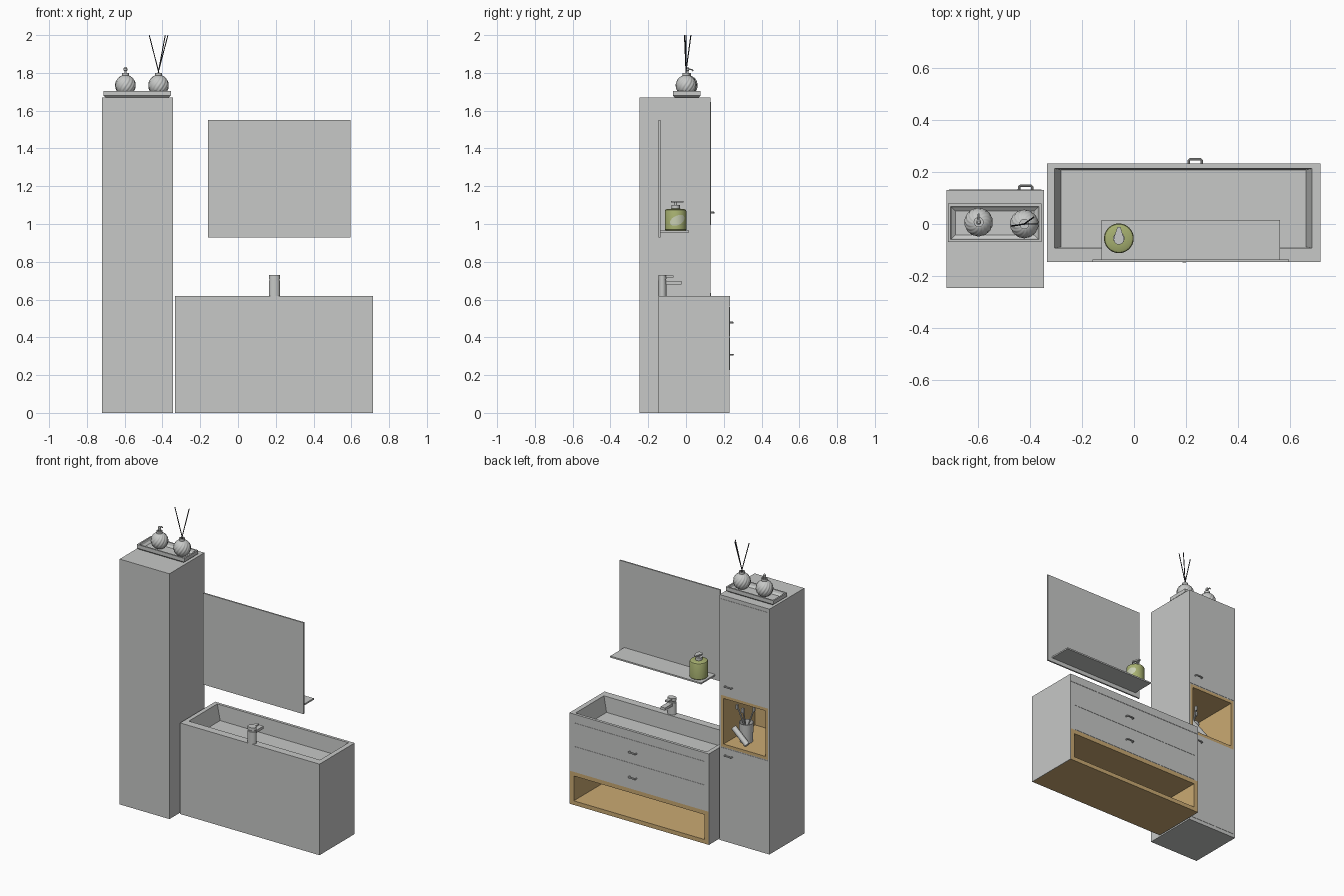
import bpy, bmesh, math
from mathutils import Vector

if "Cube" in bpy.data.objects:
    bpy.data.objects.remove(bpy.data.objects["Cube"])


def material(name, col):
    m = bpy.data.materials.new(name)
    m.diffuse_color = (*col, 1)
    m.use_nodes = True
    m.node_tree.nodes["Principled BSDF"].inputs["Base Color"].default_value = m.diffuse_color
    return m


GREY = material("grey", (0.57, 0.58, 0.57))
WOOD = material("light_wood", (0.59, 0.40, 0.17))
GREEN = material("olive_green", (0.38, 0.43, 0.16))
LABEL = material("pale_label", (0.58, 0.62, 0.45))
DARK = material("dark_reed", (0.03, 0.03, 0.035))


def finish(bm, name, mat, smooth=False):
    bmesh.ops.recalc_face_normals(bm, faces=bm.faces)
    me = bpy.data.meshes.new(name)
    bm.to_mesh(me)
    bm.free()
    me.materials.append(mat)
    ob = bpy.data.objects.new(name, me)
    bpy.context.collection.objects.link(ob)
    if smooth:
        bpy.ops.object.select_all(action='DESELECT')
        ob.select_set(True)
        bpy.context.view_layer.objects.active = ob
        bpy.ops.object.shade_smooth_by_angle(angle=math.radians(35))
    return ob


def loft(name, loops, mat, cap0=True, cap1=True, smooth=False):
    """Skin a list of closed point loops."""
    bm = bmesh.new()
    rows = [[bm.verts.new(p) for p in lp] for lp in loops]
    n = len(rows[0])
    for a, b in zip(rows, rows[1:]):
        for i in range(n):
            j = (i + 1) % n
            bm.faces.new((a[i], a[j], b[j], b[i]))
    if cap0:
        bm.faces.new(rows[0])
    if cap1:
        bm.faces.new(rows[-1])
    return finish(bm, name, mat, smooth)


def rect(x0, x1, y0, y1, z):
    return [(x0, y0, z), (x1, y0, z), (x1, y1, z), (x0, y1, z)]


def box(name, x0, x1, y0, y1, z0, z1, mat, cap1=True):
    return loft(name, [rect(x0, x1, y0, y1, z0), rect(x0, x1, y0, y1, z1)], mat, cap1=cap1)


def cubby(name, x0, x1, y0, y1, z0, z1, t, depth):
    """Wooden box that is open towards +y."""
    def ring(y, s):
        return [(x0 + s, y, z0 + s), (x1 - s, y, z0 + s), (x1 - s, y, z1 - s), (x0 + s, y, z1 - s)]
    return loft(name, [ring(y0, 0), ring(y1, 0), ring(y1, t), ring(y1 - depth, t)], WOOD)


def lathe(name, cx, cy, prof, mat, n=32, sy=1.0):
    """Turn a (radius, z) profile."""
    loops = [[(cx + r * math.cos(2 * math.pi * i / n), cy + sy * r * math.sin(2 * math.pi * i / n), z)
              for i in range(n)] for r, z in prof]
    return loft(name, loops, mat, smooth=True)


def rod(name, pts, r, mat, n=8):
    """Round bar along a short path."""
    pts = [Vector(p) for p in pts]
    loops = []
    for k, p in enumerate(pts):
        d = (pts[min(k + 1, len(pts) - 1)] - pts[max(k - 1, 0)]).normalized()
        ref = Vector((0, 0, 1)) if abs(d.z) < 0.9 else Vector((1, 0, 0))
        u = d.cross(ref).normalized()
        v = d.cross(u)
        loops.append([p + r * (math.cos(2 * math.pi * i / n) * u + math.sin(2 * math.pi * i / n) * v)
                      for i in range(n)])
    return loft(name, loops, mat, smooth=True)


def handle(name, x, y, z):
    w = 0.025
    rod(name, [(x - w, y, z), (x - w, y + 0.012, z), (x - w + 0.005, y + 0.016, z),
               (x + w - 0.005, y + 0.016, z), (x + w, y + 0.012, z), (x + w, y, z)], 0.005, GREY)


# tall cabinet with an open niche
TX0, TX1, TY0, TY1 = -0.72, -0.345, -0.245, 0.131
box("tall_lower_body", TX0, TX1, TY0, TY1, 0, 0.64, GREY)
box("tall_upper_body", TX0, TX1, TY0, TY1, 0.99, 1.67, GREY)
box("tall_side_left", TX0, TX0 + 0.01, TY0, TY1, 0.64, 0.99, GREY)
box("tall_side_right", TX1 - 0.01, TX1, TY0, TY1, 0.64, 0.99, GREY)
box("tall_back", TX0 + 0.01, TX1 - 0.01, TY0, TY0 + 0.01, 0.64, 0.99, GREY)
cubby("tall_niche", TX0 + 0.01, TX1 - 0.01, TY0 + 0.01, TY1, 0.64, 0.99, 0.02, 0.34)
box("tall_lower_door", TX0 + 0.01, TX1 - 0.01, TY1, TY1 + 0.002, 0.025, 0.635, GREY)
box("tall_upper_door", TX0 + 0.01, TX1 - 0.01, TY1, TY1 + 0.002, 0.995, 1.645, GREY)
handle("tall_upper_handle", -0.416, TY1, 1.06)
handle("tall_lower_handle", -0.416, TY1, 0.59)

# vanity cabinet
VX0, VX1, VY0, VY1 = -0.334, 0.716, -0.146, 0.23
box("vanity_body", VX0, VX1, VY0, VY1, 0.225, 0.567, GREY, cap1=False)
box("vanity_side_left", VX0, VX0 + 0.004, VY0, VY1, 0, 0.225, GREY)
box("vanity_side_right", VX1 - 0.004, VX1, VY0, VY1, 0, 0.225, GREY)
box("vanity_back", VX0 + 0.004, VX1 - 0.004, VY0, VY0 + 0.004, 0, 0.225, GREY)
cubby("vanity_niche", VX0 + 0.004, VX1 - 0.004, VY0 + 0.004, VY1, 0, 0.225, 0.028, 0.34)
for nm, z0, z1, hz in (("lower", 0.228, 0.40, 0.308), ("upper", 0.404, 0.56, 0.478)):
    box(nm + "_drawer", VX0 + 0.03, VX1 - 0.036, VY1, VY1 + 0.002, z0, z1, GREY)
    handle(nm + "_drawer_handle", 0.235, VY1 + 0.002, hz)

# basin with sloped ends
loft("basin", [rect(VX0, VX1, VY0, VY1 + 0.002, 0.567), rect(VX0, VX1, VY0, VY1 + 0.002, 0.62),
               rect(-0.305, 0.683, -0.093, 0.213, 0.62), rect(-0.28, 0.66, -0.088, 0.208, 0.515)],
     GREY, cap0=False)

# tap
lathe("tap_body", 0.193, -0.125, [(0.030, 0.62), (0.030, 0.70), (0.027, 0.702), (0.027, 0.708),
                                  (0.029, 0.71), (0.029, 0.73)], GREY, 32, 0.75)
box("tap_spout", 0.176, 0.21, -0.12, -0.025, 0.68, 0.698, GREY)
box("tap_lever", 0.181, 0.205, -0.12, -0.065, 0.718, 0.728, GREY)

# mirror and shelf
box("mirror", -0.16, 0.595, -0.146, -0.136, 0.928, 1.55, GREY)
box("shelf", -0.125, 0.56, -0.136, 0.016, 0.955, 0.965, GREY)

# green soap bottle
SX, SY = -0.058, -0.055
lathe("soap_bottle", SX, SY, [(0.052, 0.965), (0.057, 0.97), (0.057, 1.068), (0.054, 1.075),
                              (0.046, 1.079), (0.022, 1.081)], GREEN, 40)
lathe("soap_collar", SX, SY, [(0.022, 1.08), (0.022, 1.10), (0.008, 1.10), (0.008, 1.117)], GREY, 24)
head = [(SX + 0.02 * math.cos(a), SY - 0.004 + 0.02 * math.sin(a))
        for a in [math.radians(160 + 22 * k) for k in range(11)]]
head += [(SX + 0.006, SY + 0.043), (SX - 0.006, SY + 0.043)]
loft("soap_pump_head", [[(x, y, z) for x, y in head] for z in (1.113, 1.122)], GREY)
# oval label wrapped on the bottle
bm = bmesh.new()
prev = None
for k in range(13):
    t = -1 + k / 6
    h = 0.026 * math.sqrt(max(0.02, 1 - t * t))
    a = 0.2 + t * 0.75
    c = [bm.verts.new((SX + 0.0578 * math.cos(a), SY + 0.0578 * math.sin(a), 1.02 + 0.012 * t + s * h))
         for s in (-1, 1)]
    if prev:
        bm.faces.new((prev[0], c[0], c[1], prev[1]))
    prev = c
finish(bm, "soap_label", LABEL, True)

# tray on the tall cabinet
loft("tray", [rect(-0.70, -0.367, -0.06, 0.068, 1.67), rect(-0.713, -0.355, -0.07, 0.078, 1.68),
              rect(-0.713, -0.355, -0.07, 0.078, 1.705), rect(-0.703, -0.365, -0.06, 0.068, 1.705),
              rect(-0.698, -0.37, -0.055, 0.063, 1.69), rect(-0.685, -0.383, -0.042, 0.05, 1.68)], GREY)


def swirl_ball(name, cx, cy):
    """Round pot with twisted ribs."""
    loops, n, ribs = [], 112, 14
    for k in range(21):
        p = math.radians(-65 + 135 * k / 20)
        loop = []
        for i in range(n):
            a = 2 * math.pi * i / n
            r = 0.055 * math.cos(p) * (0.93 + 0.07 * abs(math.sin(ribs / 2 * (a - 0.7 * p))))
            loop.append((cx + r * math.cos(a), cy + r * math.sin(a), 1.734 + 0.055 * math.sin(p)))
        loops.append(loop)
    loft(name, loops, GREY, smooth=True)
    lathe(name + "_neck", cx, cy, [(0.019, 1.78), (0.019, 1.80), (0.012, 1.80), (0.012, 1.795)], GREY, 24)


swirl_ball("pump_pot", -0.596, 0.007)
lathe("pump_pot_stem", -0.596, 0.007, [(0.006, 1.79), (0.006, 1.81), (0.010, 1.812), (0.010, 1.824),
                                       (0.005, 1.83)], GREY, 16)
rod("pump_pot_spout", [(-0.596, 0.007, 1.818), (-0.596, 0.03, 1.818), (-0.596, 0.038, 1.81)], 0.004, GREY)
swirl_ball("reed_pot", -0.421, 0.0)
for k, (x, y) in enumerate(((-0.47, -0.008), (-0.385, 0.026), (-0.371, 0.0))):
    rod("reed_%d" % (k + 1), [(-0.421 - (x + 0.421) * 0.2, -y * 0.2, 1.77), (x, y, 2.0)], 0.0028, DARK, 6)

# cup with brushes and a leaning tube in the niche
CX, CY = -0.465, 0.015
lathe("brush_cup", CX, CY, [(0.040, 0.66), (0.046, 0.79), (0.042, 0.79), (0.037, 0.668)], GREY, 28)
for k, (dx, dy) in enumerate(((0.06, 0.01), (-0.045, -0.02), (0.0, 0.035))):
    top = (CX + dx, CY + dy, 0.885)
    rod("brush_%d" % (k + 1), [(CX - dx * 0.4, CY - dy * 0.4, 0.672), top], 0.005, GREY)
    box("brush_head_%d" % (k + 1), top[0] - 0.006, top[0] + 0.006, top[1] - 0.005, top[1] + 0.012,
        0.868, 0.898, GREY)
rod("leaning_tube", [(-0.52, 0.085, 0.675), (-0.505, 0.083, 0.687), (-0.41, 0.072, 0.76)], 0.018, GREY, 16)
